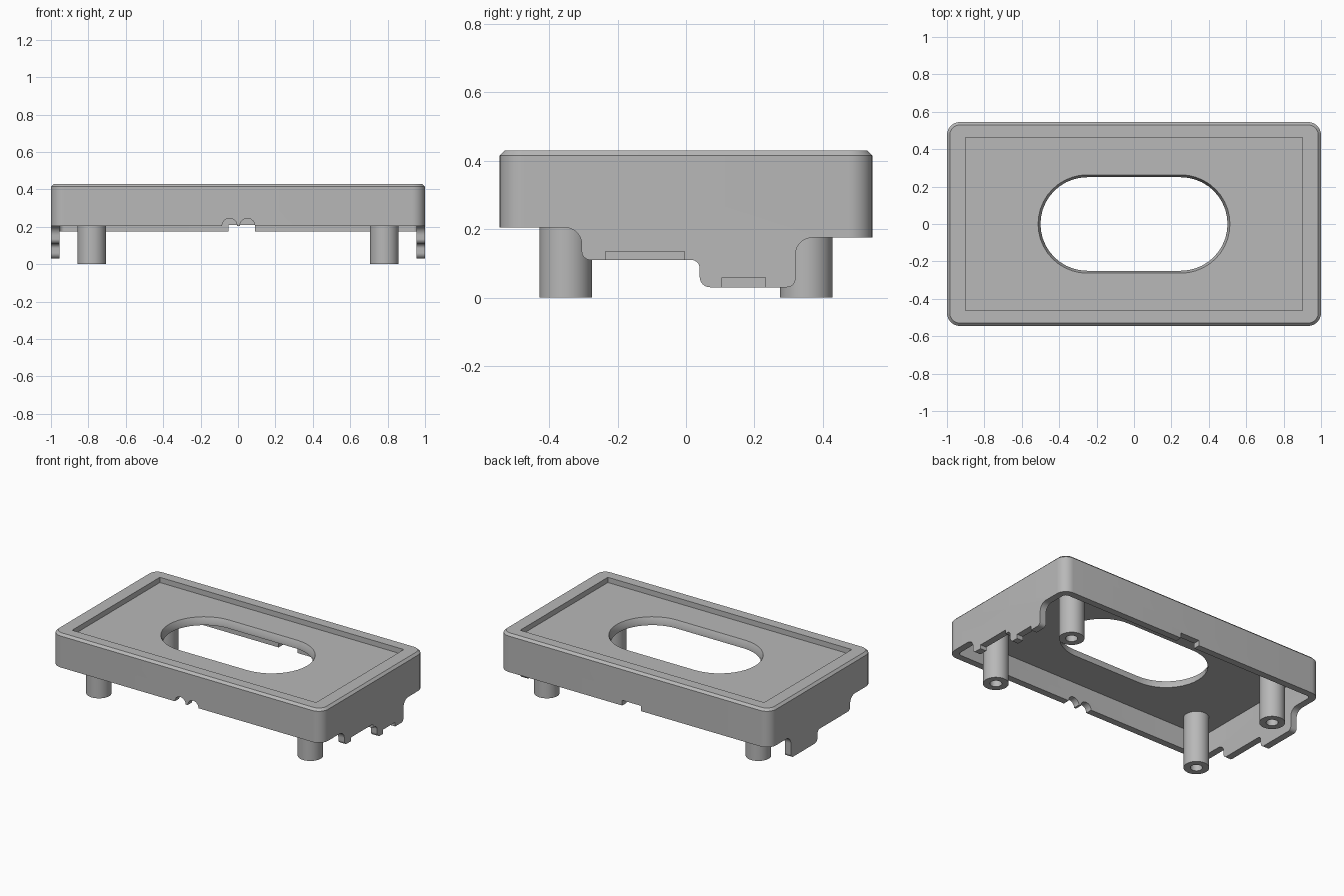
import bpy, bmesh, math

cube = bpy.data.objects.get("Cube")
if cube:
    bpy.data.objects.remove(cube, do_unlink=True)

grey = bpy.data.materials.new("plain grey")
grey.use_nodes = True
colour = (0.48, 0.48, 0.48, 1)
grey.diffuse_color = colour
grey.node_tree.nodes["Principled BSDF"].inputs["Base Color"].default_value = colour


def arc(cx, cy, r, start, end, steps=8):
    angles = [math.radians(start + (end - start) * i / steps) for i in range(steps + 1)]
    return [(cx + r * math.cos(a), cy + r * math.sin(a)) for a in angles]


def rounded_rect(hx, hy, r, steps=10):
    points = []
    for i, (sx, sy) in enumerate([(1, 1), (-1, 1), (-1, -1), (1, -1)]):
        points += arc(sx * (hx - r), sy * (hy - r), r, 90 * i, 90 * i + 90, steps)
    return points


def loft(name, layers, axis="z"):
    """Join outlines of equal length, stacked along an axis, into a closed solid."""
    place = {"x": lambda a, b, d: (d, a, b),
             "y": lambda a, b, d: (a, d, b),
             "z": lambda a, b, d: (a, b, d)}[axis]
    bm = bmesh.new()
    rings = [[bm.verts.new(place(a, b, d)) for a, b in outline] for outline, d in layers]
    n = len(rings[0])
    for low, high in zip(rings, rings[1:]):
        for i in range(n):
            j = (i + 1) % n
            bm.faces.new((low[i], low[j], high[j], high[i]))
    bm.faces.new(rings[0][::-1])
    bm.faces.new(rings[-1])
    bmesh.ops.remove_doubles(bm, verts=bm.verts, dist=1e-5)
    bmesh.ops.recalc_face_normals(bm, faces=bm.faces)
    mesh = bpy.data.meshes.new(name)
    bm.to_mesh(mesh)
    bm.free()
    mesh.materials.append(grey)
    obj = bpy.data.objects.new(name, mesh)
    bpy.context.collection.objects.link(obj)
    return obj


def prism(name, outline, low, high, axis="z"):
    return loft(name, [(outline, low), (outline, high)], axis)


def box_outline(a0, a1, b0, b1):
    return [(a0, b0), (a1, b0), (a1, b1), (a0, b1)]


def carve(obj, cutters):
    """Subtract the cutters, keep the result and drop the cutters."""
    for cutter in cutters:
        cutter.hide_render = True
        mod = obj.modifiers.new(cutter.name, "BOOLEAN")
        mod.operation, mod.solver, mod.object = "DIFFERENCE", "EXACT", cutter
    bpy.context.view_layer.update()
    graph = bpy.context.evaluated_depsgraph_get()
    mesh = bpy.data.meshes.new_from_object(obj.evaluated_get(graph))
    obj.modifiers.clear()
    obj.data = mesh
    for cutter in cutters:
        bpy.data.objects.remove(cutter, do_unlink=True)


def smooth(obj):
    bpy.ops.object.select_all(action="DESELECT")
    obj.select_set(True)
    bpy.context.view_layer.objects.active = obj
    bpy.ops.object.shade_smooth_by_angle(angle=math.radians(30))


# Outer shell with a chamfered top edge
shell = rounded_rect(1, 0.545, 0.07)
housing = loft("housing", [(shell, 0), (shell, 0.415),
                           (rounded_rect(0.985, 0.53, 0.055), 0.43)])

# Stepped lower edge, seen from the side
lower_edge = [(-0.7, 0.205)]
lower_edge += arc(-0.355, 0.155, 0.05, 90, 0)
lower_edge += arc(-0.28, 0.135, 0.025, 180, 270)
lower_edge += arc(0.015, 0.085, 0.025, 90, 0)
lower_edge += arc(0.07, 0.06, 0.03, 180, 270)
lower_edge += arc(0.295, 0.055, 0.025, 270, 360)
lower_edge += arc(0.37, 0.125, 0.05, 180, 90)
lower_edge += [(0.7, 0.175), (0.7, -0.2), (-0.7, -0.2)]

# Oval opening with a bevelled upper lip
opening = rounded_rect(0.5, 0.25, 0.25)
lip = rounded_rect(0.513, 0.263, 0.263)

cutters = [
    prism("lower_edge_cut", lower_edge, -1.2, 1.2, "x"),
    prism("cavity", rounded_rect(0.955, 0.5, 0.025), -0.1, 0.345),
    prism("top_recess", box_outline(-0.902, 0.902, -0.463, 0.463), 0.395, 0.5),
    loft("oval_opening", [(opening, 0.3), (opening, 0.365), (lip, 0.395), (lip, 0.6)]),
    # Notches in the end wall and back wall
    prism("end_notch_front", box_outline(-0.235, -0.005, -0.1, 0.135), 0.9, 1.1, "x"),
    prism("end_notch_back", box_outline(0.105, 0.232, -0.1, 0.058), 0.9, 1.1, "x"),
    prism("back_notch", box_outline(-0.05, 0.09, -0.1, 0.21), 0.4, 0.7, "y"),
]
# Twin cable arches in the front wall
for side, x in (("right", -0.045), ("left", 0.05)):
    cutters.append(prism("arch_" + side, arc(x, 0.205, 0.04, 0, 345, 23), -0.7, -0.4, "y"))
carve(housing, cutters)
smooth(housing)

# Four hollow screw posts
for x_name, sx in (("left", 1), ("right", -1)):
    for y_name, sy in (("front", -1), ("back", 1)):
        post = prism(f"{y_name}_{x_name}_post", rounded_rect(0.077, 0.077, 0.077), 0, 0.35)
        bore = prism("bore", rounded_rect(0.036, 0.036, 0.036), -0.1, 0.25)
        carve(post, [bore])
        post.location = (sx * 0.782, sy * 0.352, 0)
        smooth(post)
